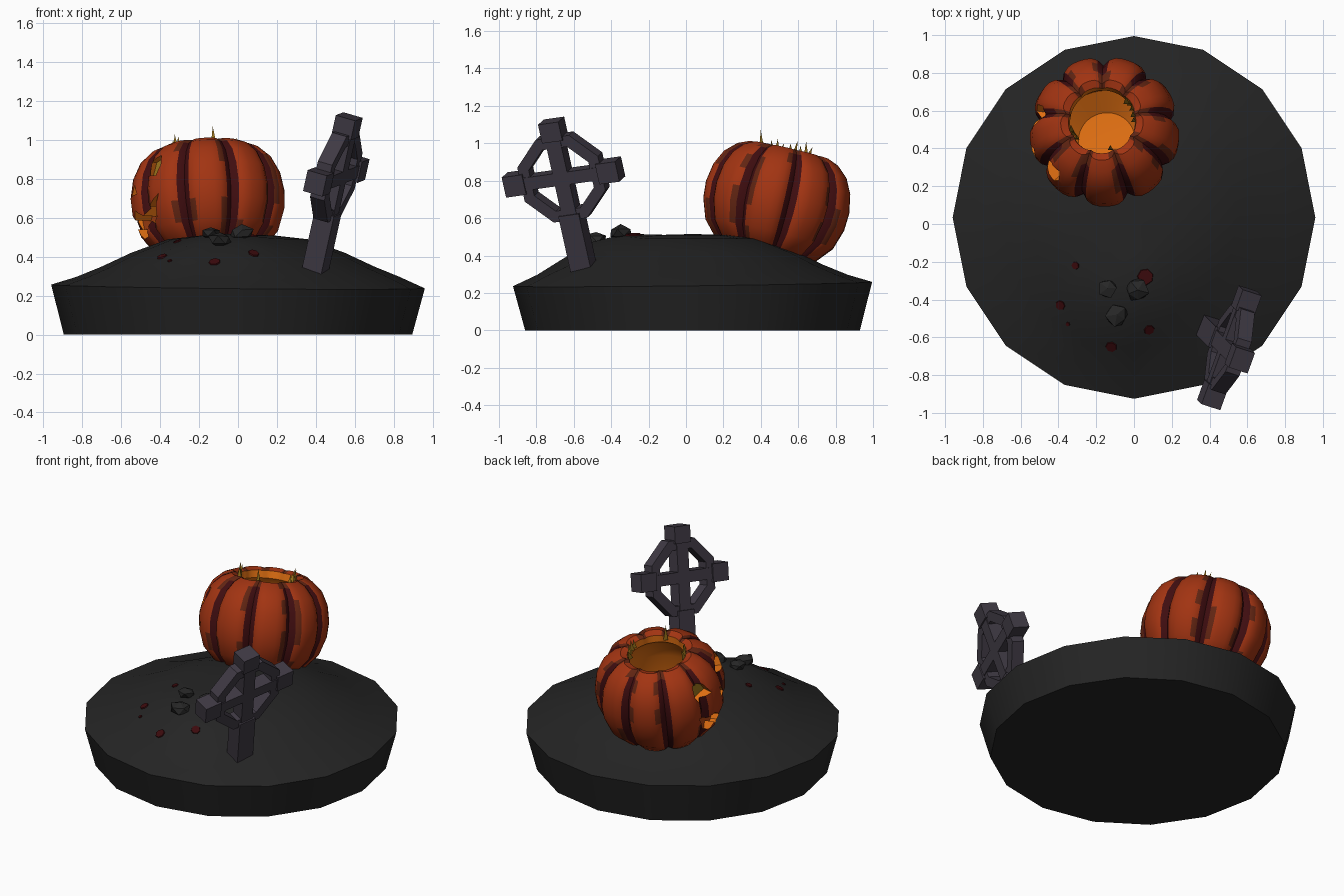
import bpy, bmesh, math, random
from math import sin, cos, pi, radians, exp, hypot
from mathutils import Matrix, Vector
from mathutils.bvhtree import BVHTree

random.seed(4)
if "Cube" in bpy.data.objects:
    bpy.data.objects.remove(bpy.data.objects["Cube"])


def material(name, *rgb):
    m = bpy.data.materials.new(name)
    m.use_nodes = True
    m.diffuse_color = (*rgb, 1)
    node = next(n for n in m.node_tree.nodes if n.type == 'BSDF_PRINCIPLED')
    node.inputs["Base Color"].default_value = (*rgb, 1)
    return m


earth = material("dark earth", .018, .018, .018)
rock = material("dark rock", .02, .02, .02)
slate = material("purple grey stone", .05, .042, .058)
orange = material("pumpkin skin", .36, .034, .006)
maroon = material("groove maroon", .05, .004, .005)
brown = material("groove brown", .12, .018, .006)
flesh = material("bright flesh", .75, .16, .006)
yellow = material("dull yellow", .36, .19, .012)
ember = material("mouth orange", .5, .07, .008)
blood = material("dried red", .045, .003, .004)


def finish(name, bm, mats, smooth=None):
    bmesh.ops.recalc_face_normals(bm, faces=bm.faces[:])
    me = bpy.data.meshes.new(name)
    bm.to_mesh(me)
    bm.free()
    ob = bpy.data.objects.new(name, me)
    bpy.context.collection.objects.link(ob)
    for m in mats:
        me.materials.append(m)
    if smooth:
        smooth_by_angle(ob, smooth)
    return ob


def smooth_by_angle(ob, angle):
    bpy.ops.object.select_all(action='DESELECT')
    ob.select_set(True)
    bpy.context.view_layer.objects.active = ob
    bpy.ops.object.shade_smooth_by_angle(angle=radians(angle))


def bridge(bm, a, b):
    """Join two rings of vertices and return the faces in order."""
    n = len(a)
    return [bm.faces.new((a[i], a[(i + 1) % n], b[(i + 1) % n], b[i])) for i in range(n)]


def cap(bm, ring, centre):
    v = bm.verts.new(centre)
    return [bm.faces.new((ring[i], ring[(i + 1) % len(ring)], v)) for i in range(len(ring))]


def prism(bm, pts, near, far, mat=Matrix(), end=0):
    """Extrude (y, z) points along x; the near end gets its own material."""
    a, b = ([bm.verts.new(mat @ Vector((x, y, z))) for y, z in pts] for x in (near, far))
    bridge(bm, a, b)
    bm.faces.new(a).material_index = end
    bm.faces.new(b)


# Round base with a mound on top
MID = .035
bm = bmesh.new()


def ground_ring(r, height):
    pts = [(r * cos(k * pi / 8), MID + r * sin(k * pi / 8)) for k in range(16)]
    return [bm.verts.new((x, y, height + .06 * exp(-((x + .1)**2 + (y + .5)**2) / .05)
                          * (.3 < r < .8))) for x, y in pts]


bottom = ground_ring(.895, 0)
bm.faces.new(bottom)
last = bottom
for r, h in ((.96, .247), (.83, .297), (.7, .35), (.55, .42), (.36, .49), (.18, .51)):
    ring = ground_ring(r, h)
    if r == .96:
        for v in ring:
            v.co.z += .012 * v.co.y - .01 * v.co.x
    bridge(bm, last, ring)
    last = ring
cap(bm, last, (0, MID, .515))
bmesh.ops.triangulate(bm, faces=[f for f in bm.faces if f.calc_center_median().z > .2])
tree = BVHTree.FromBMesh(bm)
finish("mound_base", bm, [earth], 40)


def on_ground(x, y):
    hit, normal = tree.ray_cast(Vector((x, y, 3)), Vector((0, 0, -1)))[:2]
    return hit, normal if normal.z > 0 else -normal


# Loose stones
for i, (x, y, s) in enumerate(((-.14, -.34, .055), (.02, -.35, .065), (-.09, -.48, .065))):
    bm = bmesh.new()
    bmesh.ops.create_icosphere(bm, subdivisions=1, radius=s)
    for v in bm.verts:
        v.co *= random.uniform(.8, 1.15)
        v.co.z *= .65
    hit, _ = on_ground(x, y)
    bm.transform(Matrix.Translation(hit + Vector((0, 0, .015))) @ Matrix.Rotation(i, 4, 'Z'))
    finish(f"stone_{i + 1}", bm, [rock])

# Dried drops lying on the slope
bm = bmesh.new()
for x, y, s in ((-.31, -.22, .022), (.06, -.28, .045), (-.39, -.43, .028),
                (-.35, -.53, .012), (.08, -.56, .03), (-.12, -.65, .032)):
    hit, normal = on_ground(x, y)
    turn = normal.to_track_quat('Z', 'Y').to_matrix().to_4x4()
    bmesh.ops.create_cone(bm, cap_ends=True, segments=7, radius1=s, radius2=s * .9, depth=.009,
                          matrix=Matrix.Translation(hit + normal * .002) @ turn)
finish("ground_drops", bm, [blood])

# Pumpkin: lobed outer skin, rim and hollow inside, as one closed shell
PLACE = (Matrix.Translation((-.155, .49, .69)) @ Matrix.Rotation(radians(-13), 4, 'X')
         @ Matrix.Rotation(radians(-3), 4, 'Y'))
LOBES, STEPS = 9, 8
N = LOBES * STEPS
outer = ((.08, -.28), (.17, -.3), (.28, -.265), (.355, -.18), (.392, -.07), (.398, .02),
         (.38, .12), (.34, .2), (.28, .255), (.22, .28), (.18, .265))
inner = ((.172, .22), (.23, .16), (.26, .05), (.25, -.12), (.15, -.21))
bm = bmesh.new()


def lobe_ring(r, z, depth):
    ring = []
    for k in range(N):
        dip = 1 - depth * (1 - sin(pi * (k % STEPS) / STEPS))**2
        a = radians(-70) + 2 * pi * k / N
        ring.append(bm.verts.new((r * dip * cos(a), r * dip * sin(a), z)))
    return ring


rings = [lobe_ring(r, z, .13 if r > .2 else .05) for r, z in outer]
rings += [lobe_ring(r, z, 0) for r, z in inner]
for j in range(len(rings) - 1):
    for k, f in enumerate(bridge(bm, rings[j], rings[j + 1])):
        step = k % STEPS
        if j >= len(outer) - 1:
            f.material_index = 3
        elif step in (0, STEPS - 1):
            f.material_index = 1 if j < len(outer) - 3 else 2
        elif step in (1, STEPS - 2) and random.random() < .22:
            f.material_index = 2
cap(bm, rings[0], (0, 0, -.26))
for f in cap(bm, rings[-1], (0, 0, -.22)):
    f.material_index = 3
bm.transform(PLACE)
skins = [orange, maroon, brown, flesh, yellow, ember]
pumpkin = finish("pumpkin", bm, skins)

# Carved face: shallow pockets with coloured floors
bm = bmesh.new()
for side in (-1, 1):
    turn = PLACE @ Matrix.Rotation(radians(196 + 25 * side), 4, 'Z')
    eye = [(-.065, .1), (.04, .08), (.065, .13), (.045, .19), (-.03, .17)]
    prism(bm, [(side * y, z) for y, z in eye], .31, .55, turn, 4)
turn = PLACE @ Matrix.Rotation(radians(196), 4, 'Z')
prism(bm, [(-.035, .02), (.035, .02), (0, .075)], .32, .55, turn, 4)
upper = [(-.22, -.02), (-.14, -.07), (-.1, -.05), (-.05, -.1), (0, -.06),
         (.05, -.1), (.1, -.05), (.14, -.07), (.22, -.02)]
lower = [(.17, -.13), (.1, -.18), (.07, -.13), (.02, -.2), (-.04, -.2),
         (-.08, -.14), (-.11, -.18), (-.17, -.13)]
prism(bm, upper + lower, .295, .55, turn, 5)
for f in bm.faces:
    if f.material_index == 0:
        f.material_index = 3
cutter = finish("face_cutter", bm, skins)
cutter.hide_render = True
cut = pumpkin.modifiers.new("face", 'BOOLEAN')
cut.object, cut.operation, cut.solver = cutter, 'DIFFERENCE', 'EXACT'
cut.material_mode = 'TRANSFER'
bpy.context.view_layer.objects.active = pumpkin
bpy.ops.object.modifier_apply(modifier=cut.name)
bpy.data.objects.remove(cutter)
smooth_by_angle(pumpkin, 35)

# Ragged fibres round the opening
bm = bmesh.new()
for deg, size in ((195, .07), (205, .09), (216, .07), (0, .06), (10, .08), (20, .06),
                  (30, .09), (40, .07), (285, .1)):
    a = radians(deg)
    spot = Matrix.Translation((.168 * cos(a), .168 * sin(a), .25 + size / 2))
    lean = Matrix.Rotation(random.uniform(-.3, .3), 4, 'X')
    bmesh.ops.create_cone(bm, cap_ends=True, segments=3, radius1=.018, radius2=0, depth=size,
                          matrix=PLACE @ spot @ lean)
finish("rim_fibres", bm, [yellow])

# Leaning ringed cross, built in its own (thickness, width, height) frame
up = Vector((.21, -.21, .95)).normalized()
arm = Vector((.2, .56, .07))
arm = (arm - up * arm.dot(up)).normalized()
frame = Matrix((arm.cross(up), arm, up)).transposed().to_4x4()
frame.translation = (.505, -.655, .82)
bm = bmesh.new()


def bar(y0, y1, z0, z1, t):
    prism(bm, [(y0, z0), (y1, z0), (y1, z1), (y0, z1)], -t, t, frame)


bar(-.042, .042, -.3, .3, .045)
bar(-.25, .25, -.035, .035, .045)
bar(-.058, .058, -.53, -.2, .054)
bar(-.058, .058, .21, .315, .054)
for s in (-1, 1):
    bar(*sorted((s * .21, s * .325)), -.056, .056, .054)
finish("cross_bars", bm, [slate])

bm = bmesh.new()
loops = [[bm.verts.new(frame @ Vector((x, r * cos(a), r * sin(a))))
          for a in (pi / 8 + k * pi / 4 for k in range(8))]
         for x, r in ((-.04, .25), (.04, .25), (.04, .185), (-.04, .185))]
for i in range(4):
    bridge(bm, loops[i], loops[(i + 1) % 4])
finish("cross_ring", bm, [slate])
